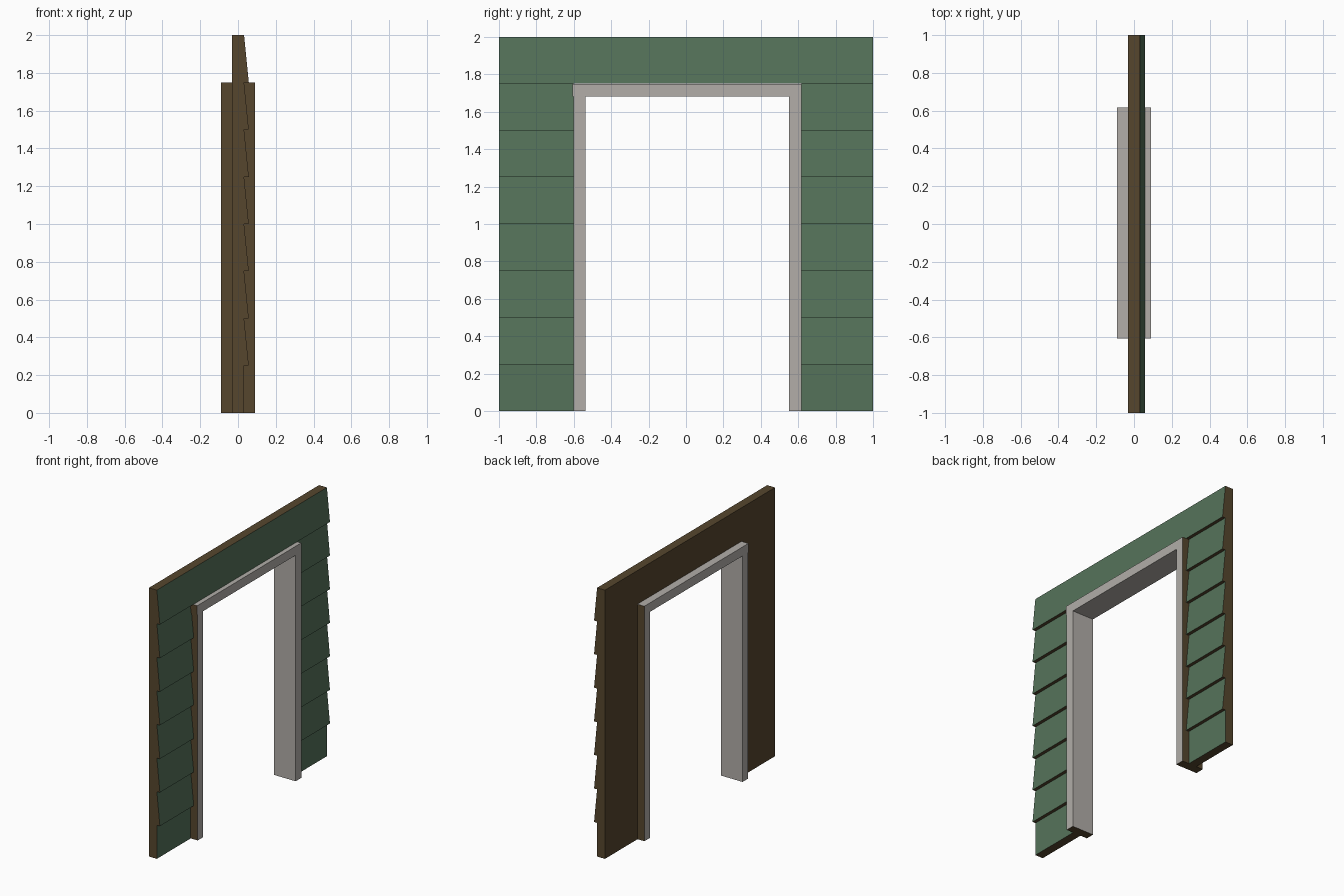
import bpy, bmesh

if "Cube" in bpy.data.objects:
    bpy.data.objects.remove(bpy.data.objects["Cube"])


def material(name, rgb):
    m = bpy.data.materials.new(name)
    m.diffuse_color = (*rgb, 1)
    m.use_nodes = True
    m.node_tree.nodes["Principled BSDF"].inputs["Base Color"].default_value = m.diffuse_color
    return m


brown = material("dark brown wood", (0.093, 0.061, 0.027))
green = material("green siding paint", (0.091, 0.171, 0.102))
grey = material("warm grey trim", (0.445, 0.423, 0.397))

BACK, FACE, LIP = -0.033, 0.032, 0.057      # wall depth and siding lip
BOARD, HEAD = 0.25, 1.75                    # board height, top of doorway
OUT_L, OUT_R, IN_L, IN_R = -0.602, 0.617, -0.538, 0.551
DEPTH = 0.089


def prism(bm, profile, y0, y1):
    """Extrude an (x, z) profile from y0 to y1."""
    face = bm.faces.new([bm.verts.new((x, y0, z)) for x, z in profile])
    ext = bmesh.ops.extrude_face_region(bm, geom=[face])
    verts = [g for g in ext["geom"] if isinstance(g, bmesh.types.BMVert)]
    bmesh.ops.translate(bm, verts=verts, vec=(0, y1 - y0, 0))


def finish(bm, name, accent, is_accent):
    """Brown object whose faces matching the normal rule take the accent colour."""
    bmesh.ops.recalc_face_normals(bm, faces=bm.faces)
    for f in bm.faces:
        f.normal_update()
        f.material_index = int(is_accent(f.normal))
    mesh = bpy.data.meshes.new(name)
    bm.to_mesh(mesh)
    bm.free()
    mesh.materials.append(brown)
    mesh.materials.append(accent)
    bpy.context.collection.objects.link(bpy.data.objects.new(name, mesh))


def siding_profile(z0, z1):
    """Flat back, lapped boards on the outside; the lowest course is flat."""
    pts = [(BACK, z0)]
    for i in range(round((z1 - z0) / BOARD)):
        z = z0 + i * BOARD
        pts += [(LIP if z > 0 else FACE, z), (FACE, z + BOARD)]
    return pts + [(BACK, z1)]


def wall_part(name, z0, z1, y0, y1):
    bm = bmesh.new()
    prism(bm, siding_profile(z0, z1), y0, y1)
    finish(bm, name, green, lambda n: n.x > 0.5)


def trim_part(name, y0, y1, z0, z1, is_grey):
    bm = bmesh.new()
    prism(bm, [(-DEPTH, z0), (DEPTH, z0), (DEPTH, z1), (-DEPTH, z1)], y0, y1)
    finish(bm, name, grey, is_grey)


# Wall around the doorway
wall_part("left_wall", 0, HEAD, -1, OUT_L)
wall_part("right_wall", 0, HEAD, OUT_R, 1)
wall_part("wall_header", HEAD, 2, -1, 1)

# Door frame: outer sides and undersides stay brown
trim_part("left_jamb", OUT_L, IN_L, 0, 1.682, lambda n: n.z > -0.5 and n.y > -0.5)
trim_part("right_jamb", IN_R, OUT_R, 0, 1.682, lambda n: n.z > -0.5 and n.y < 0.5)
trim_part("lintel", -0.607, OUT_R, 1.682, HEAD - 0.001, lambda n: abs(n.y) < 0.5)
